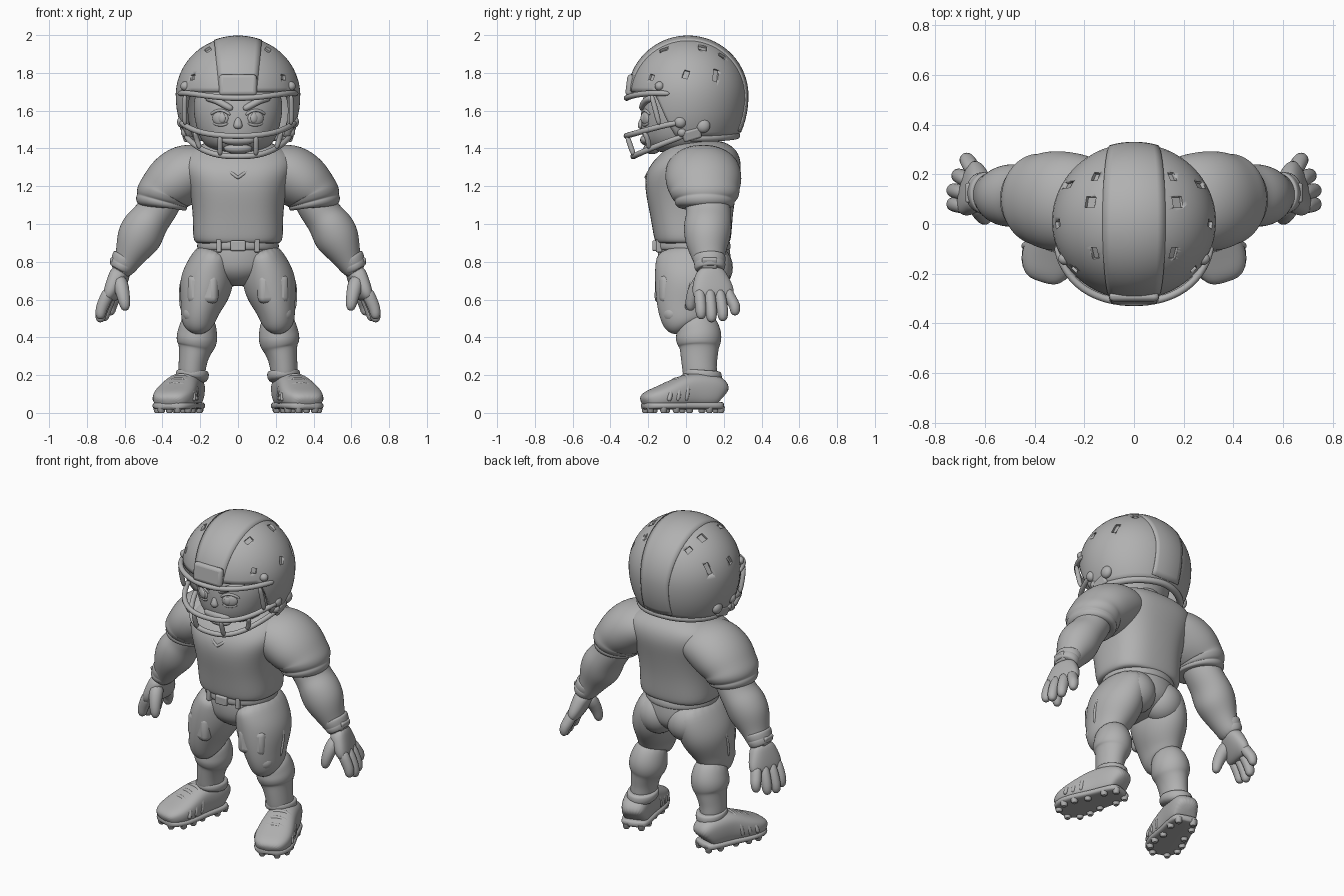
import bpy, bmesh, math
from mathutils import Vector, Matrix, Euler

GREY = bpy.data.materials.new("plain_grey")
GREY.diffuse_color = (0.44, 0.44, 0.44, 1)


def finish(name, bm, mirror=False, subsurf=0, angle=40):
    """Turn a bmesh into a smooth object with optional mirror and subdivision."""
    bmesh.ops.recalc_face_normals(bm, faces=bm.faces)
    me = bpy.data.meshes.new(name)
    bm.to_mesh(me)
    bm.free()
    ob = bpy.data.objects.new(name, me)
    bpy.context.collection.objects.link(ob)
    me.materials.append(GREY)
    bpy.ops.object.select_all(action='DESELECT')
    ob.select_set(True)
    bpy.context.view_layer.objects.active = ob
    if subsurf:
        bpy.ops.object.shade_smooth()
        m = ob.modifiers.new("Smooth", 'SUBSURF')
        m.levels = m.render_levels = subsurf
    else:
        bpy.ops.object.shade_smooth_by_angle(angle=math.radians(angle))
    if mirror:
        ob.modifiers.new("Mirror", 'MIRROR').use_mirror_merge = False
    return ob


def add_loft(bm, secs, ref=(0, 1, 0), sides=16, power=2.0, flat=False):
    """Skin super-elliptical rings (x, y, z, ra, rb); rb lies along ref."""
    pts = [Vector(s[:3]) for s in secs]
    grow = 3 / (2 + math.cos(math.tau / sides))  # makes up for subdivision shrinkage
    rings = []
    for i, s in enumerate(secs):
        t = Vector((0, 0, -1)) if flat else \
            (pts[min(i + 1, len(pts) - 1)] - pts[max(i - 1, 0)]).normalized()
        b = Vector(ref)
        b = (b - t * b.dot(t)).normalized()
        a = b.cross(t)
        ring = []
        for k in range(sides):
            c, d = math.cos(math.tau * k / sides), math.sin(math.tau * k / sides)
            u = math.copysign(abs(c) ** (2 / power), c) * s[3] * grow
            v = math.copysign(abs(d) ** (2 / power), d) * s[4] * grow
            ring.append(bm.verts.new(pts[i] + a * u + b * v))
        rings.append(ring)
    for r, q in zip(rings, rings[1:]):
        for k in range(sides):
            bm.faces.new((r[k], r[(k + 1) % sides], q[(k + 1) % sides], q[k]))
    bm.faces.new(rings[0])
    bm.faces.new(rings[-1])


def loft(name, secs, mirror=True, subsurf=2, **kw):
    bm = bmesh.new()
    add_loft(bm, secs, **kw)
    return finish(name, bm, mirror, subsurf)


def ball(name, loc, size, mirror=True, rot=(0, 0, 0)):
    bm = bmesh.new()
    bmesh.ops.create_uvsphere(bm, u_segments=24, v_segments=14, radius=1)
    ob = finish(name, bm, mirror, 0, 80)
    ob.data.transform(Matrix.LocRotScale(Vector(loc), Euler(rot), Vector(size)))
    return ob


def block(name, loc, size, mirror=True, rot=(0, 0, 0), bevel=0.02):
    bm = bmesh.new()
    bmesh.ops.create_cube(bm, size=1)
    ob = finish(name, bm, mirror, 0)
    ob.data.transform(Matrix.LocRotScale(Vector(loc), Euler(rot), Vector(size)))
    m = ob.modifiers.new("Round", 'BEVEL')
    m.width, m.segments = bevel, 3
    return ob


def bars(name, paths, r=0.015, whole=True, ref=(0, 0, 1)):
    """Round bars; whole ones are continued across the centre line."""
    bm = bmesh.new()
    for p in paths:
        full = p + [(-x, y, z) for x, y, z in reversed(p[:-1])] if whole else p
        add_loft(bm, [(*q, r, r) for q in full], ref=ref, sides=8)
    return finish(name, bm, not whole, 2)


# ---------- helmet: shell with a shaped rim, vents and a raised stripe ----------
CY, CZ, RX = 0.01, 1.68, 0.33


def on_shell(az, el, k=1.0):
    rz = 0.314 if el > 0 else 0.40
    return Vector((RX * k * math.cos(el) * math.sin(az),
                   CY - 0.315 * k * math.cos(el) * math.cos(az), CZ + rz * k * math.sin(el)))


def rim(az):
    d = abs(math.degrees(az))
    s = min(max((d - 52) / 28, 0), 1)
    z = 1.70 - 0.25 * s * s * (3 - 2 * s) + 0.015 * max(0, (d - 120) / 60)
    return math.asin((z - CZ) / (0.314 if z > CZ else 0.40))


bm = bmesh.new()
N, M = 96, 20
rows = []
for j in range(M):
    rows.append([])
    for i in range(N):
        az = math.tau * i / N - math.pi
        e0 = rim(az)
        rows[j].append(bm.verts.new(on_shell(az, e0 + (math.pi / 2 - e0) * j / M)))
top = bm.verts.new((0, CY, CZ + 0.314))
for j in range(M):
    for i in range(N):
        n = (i + 1) % N
        bm.faces.new((rows[j][i], rows[j][n], rows[j + 1][n], rows[j + 1][i]) if j < M - 1
                     else (rows[j][i], rows[j][n], top))
shell = finish("helmet_shell", bm)
m = shell.modifiers.new("Thickness", 'SOLIDIFY')
m.thickness, m.offset = 0.03, -1

bm = bmesh.new()
for az, el, w, h in [(50, 51, .03, .05), (115, 54, .045, .045), (141, 42, .03, .04), (120, 20, .03, .07),
                     (88, 21, .03, .045), (50, 18, .03, .03)]:
    for sgn in (1, -1):
        p = on_shell(math.radians(az * sgn), math.radians(el))
        n = (p - Vector((0, CY, CZ))).normalized()
        r = Vector((0, 1, 0)) if n.z > 0.6 else Vector((0, 0.3, 1))
        b = (r - n * r.dot(n)).normalized()
        a = b.cross(n)
        for v in bmesh.ops.create_cube(bm, size=1)['verts']:
            v.co = p + a * v.co.x * w + b * v.co.y * h + n * v.co.z * 0.03
cutter = finish("vent_cutter", bm)
cutter.hide_render = True
cutter.hide_set(True)
m = shell.modifiers.new("Vents", 'BOOLEAN')
m.operation, m.object = 'DIFFERENCE', cutter

bm = bmesh.new()
grid = []
for j in range(41):
    t = math.radians(5 + 204 * j / 40)
    rz = 0.312 if math.sin(t) > 0 else 0.40
    hw = 0.095 + 0.03 * max(0, math.sin(t))
    grid.append([])
    for i in range(9):
        x = hw * (i / 4 - 1)
        f = math.sqrt(1 - (x / RX) ** 2)
        grid[j].append(bm.verts.new((x, CY - 0.315 * f * math.cos(t), CZ + rz * f * math.sin(t))))
for j in range(40):
    for i in range(8):
        bm.faces.new((grid[j][i], grid[j][i + 1], grid[j + 1][i + 1], grid[j + 1][i]))
stripe = finish("helmet_stripe", bm)
m = stripe.modifiers.new("Thickness", 'SOLIDIFY')
m.thickness, m.offset = 0.012, 0
block("brow_bumper", (0, -0.296, 1.735), (0.2, 0.04, 0.115), False, (-0.12, 0, 0))
# rear rim band and side fasteners
bars("rear_rim", [[(on_shell(math.radians(a), rim(math.radians(a)), .975))[:] for a in range(90, 181, 10)]], .02)
for y, z, r in [(-.03, 1.54, .032), (-.02, 1.485, .026), (.09, 1.52, .038), (-.14, 1.73, .025)]:
    ball("helmet_fastener", (on_shell(math.acos((CY - y) / .32), math.asin((z - CZ) / .4)).x - .012, y, z), (.028, r, r))
block("jaw_flap", (.275, .03, 1.475), (.035, .1, .06), True, (.3, .25, .1), .012)

# face mask
bars("face_mask_bars", [
    [(.315, -.08, 1.69), (.285, -.18, 1.695), (.21, -.265, 1.685), (.1, -.311, 1.67), (0, -.316, 1.665)],
    [(.305, -.02, 1.54), (.28, -.13, 1.52), (.21, -.25, 1.485), (.1, -.312, 1.468), (0, -.317, 1.465)],
    [(.28, 0, 1.47), (.25, -.1, 1.435), (.19, -.21, 1.39), (.1, -.275, 1.36), (0, -.282, 1.357)]])
bars("face_mask_uprights", [[(.095, -.313, 1.47), (.095, -.295, 1.415), (.095, -.275, 1.36)],
                            [(.23, -.225, 1.49), (.22, -.2, 1.45), (.2, -.195, 1.395)],
                            [(.28, -.185, 1.69), (.285, -.16, 1.6), (.28, -.14, 1.52)]],
     0.014, False, (0, 1, 0))

# ---------- head ----------
loft("head", [(0, 0, 1.375, .08, .1), (0, -.03, 1.39, .14, .16), (0, -.035, 1.44, .2, .195), (0, -.03, 1.55, .23, .21),
              (0, -.02, 1.65, .24, .215), (0, 0, 1.76, .2, .2), (0, 0, 1.82, .1, .1)], False, flat=True, sides=24)
loft("neck", [(0, .04, 1.5, .13, .13), (0, .05, 1.42, .125, .125), (0, .06, 1.34, .15, .14)], False)
ball("eye", (.092, -.213, 1.56), (.046, .018, .038), True, (0, 0, .38))
ball("iris", (.085, -.227, 1.56), (.021, .012, .026), True, (0, 0, .38))
bars("eyelid", [[(.038, -.232, 1.575), (.07, -.228, 1.6), (.11, -.214, 1.605), (.148, -.188, 1.578)],
                [(.05, -.23, 1.535), (.09, -.222, 1.518), (.135, -.195, 1.535)]], .008, False)
bars("eyebrow", [[(.025, -.234, 1.605), (.08, -.228, 1.635), (.13, -.206, 1.662), (.17, -.172, 1.665)]], .018, False)
loft("nose", [(0, -.222, 1.57, .014, .012), (0, -.232, 1.54, .018, .018), (0, -.238, 1.52, .026, .022),
              (0, -.23, 1.505, .018, .015)], False)
ball("mouth_guard", (0, -.208, 1.445), (.09, .035, .03), False)
ball("chin", (0, -.18, 1.4), (.075, .045, .03), False)

# ---------- jersey ----------
loft("jersey_body", [(0, .035, .895, .2, .17), (0, .035, .9, .225, .195), (0, .035, .93, .24, .205),
                     (0, .028, 1.06, .235, .218), (0, .025, 1.2, .26, .247), (0, .045, 1.3, .305, .25),
                     (0, .075, 1.375, .295, .205), (0, .075, 1.42, .2, .16), (0, .065, 1.445, .13, .11)],
     False, flat=True, sides=24, power=2.6)
bars("collar", [[(.15, .05, 1.42), (.135, -.06, 1.38), (.1, -.148, 1.33), (.05, -.195, 1.28), (.008, -.21, 1.25),
                 (0, -.21, 1.245)]], .009)
loft("shoulder_sleeve", [(.06, .08, 1.3, .08, .13), (.17, .085, 1.3, .125, .185), (.27, .09, 1.272, .163, .202),
                         (.35, .095, 1.218, .155, .2), (.388, .1, 1.17, .14, .18), (.39, .1, 1.163, .147, .185),
                         (.4, .1, 1.13, .142, .17), (.402, .1, 1.123, .134, .155), (.404, .1, 1.115, .14, .16),
                         (.41, .1, 1.09, .132, .15), (.41, .1, 1.085, .1, .11)], sides=24)

# ---------- arms ----------
loft("arm", [(.37, .11, 1.2, .1, .11), (.415, .115, 1.1, .108, .118), (.452, .12, 1.04, .1, .118),
             (.49, .115, .995, .115, .127), (.525, .112, .925, .122, .122), (.562, .115, .855, .09, .098),
             (.592, .125, .79, .065, .075), (.63, .135, .73, .05, .07)])
loft("wristband", [(.588, .122, .835, .06, .07), (.589, .122, .832, .076, .088), (.605, .125, .795, .07, .084),
                   (.607, .125, .79, .07, .08), (.61, .126, .785, .07, .084), (.622, .128, .757, .064, .078),
                   (.624, .128, .754, .05, .06)])
block("wrist_strap", (.655, .125, .795), (.035, .08, .06), True, (0, .35, 0), .01)
# palm turned so the last fingers sit nearer the body
loft("palm", [(.612, .125, .77, .048, .065), (.632, .132, .72, .05, .09), (.652, .14, .66, .046, .113),
              (.668, .15, .615, .038, .11), (.672, .15, .595, .02, .08)], power=2.5, ref=(-.25, 1, 0))
bm = bmesh.new()
for x0, y0, x1, y1, z1 in [(.675, .07, .725, .08, .495), (.668, .122, .725, .135, .478),
                           (.656, .172, .705, .195, .485), (.642, .212, .672, .26, .515)]:
    xm, ym = (x0 * .45 + x1 * .55), (y0 + y1) / 2
    add_loft(bm, [(x0, y0, .66, .033, .03), (xm, ym, .6, .034, .031), (x1, y1, z1 + .055, .031, .03),
                  (x1 + .004, y1, z1 + .018, .027, .027), (x1 + .004, y1, z1, .012, .012)], sides=10)
add_loft(bm, [(.635, .1, .72, .042, .045), (.615, .05, .66, .04, .04), (.603, .028, .6, .032, .032),
              (.597, .023, .56, .027, .027), (.595, .023, .54, .012, .012)], sides=10)
finish("fingers", bm, True, 1)

# ---------- trousers ----------
loft("hips", [(0, .04, .93, .2, .18), (0, .04, .88, .205, .19), (0, .045, .8, .222, .195), (0, .045, .74, .2, .18),
              (0, .04, .69, .11, .12), (0, .04, .67, .05, .06)], False, flat=True, sides=24)
ball("buttock", (.1, .13, .77), (.125, .118, .125))
loft("thigh", [(.11, .035, .88, .09, .18), (.14, .04, .79, .122, .202), (.164, .03, .7, .143, .198),
               (.182, .005, .62, .13, .172), (.2, -.005, .55, .103, .148), (.21, -.005, .495, .093, .13),
               (.21, .0, .465, .08, .11), (.21, .01, .46, .05, .06)], sides=20)
block("thigh_pad", (.185, -.118, .655), (.165, .07, .15), True, (-.03, 0, .25), .03)
ball("knee_pad", (.207, -.07, .525), (.083, .062, .062))
bars("side_seam", [[(.235, .04, .84), (.27, .04, .77), (.302, .03, .69), (.306, .01, .62), (.298, .0, .54)]],
     .009, False, (0, 1, 0))
loft("belt", [(0, .035, .917, .2, .18), (0, .035, .914, .215, .198), (0, .037, .862, .218, .202),
              (0, .037, .858, .2, .18)], False, flat=True, sides=24)
block("belt_buckle", (0, -.166, .885), (.08, .025, .055), False, bevel=.008)
block("belt_loop", (.1, -.143, .885), (.025, .03, .07), True, (0, 0, .2), .006)

# ---------- lower legs ----------
loft("lower_leg", [(.21, .03, .52, .08, .09), (.213, .06, .45, .1, .115), (.217, .068, .4, .11, .124),
                   (.222, .07, .355, .102, .112), (.224, .07, .348, .092, .103), (.235, .07, .3, .078, .098),
                   (.243, .07, .24, .072, .09), (.248, .08, .16, .07, .09)])

# ---------- boots: upper, sole, straps and studs along a turned-out axis ----------
DX, DY = 0.30, -0.954


def foot(s, z, side=0.0):
    return (.24 + DX * s - DY * side, .19 + DY * s + DX * side, z)


OUTLINE = [(0, .055), (.02, .078), (.1, .088), (.18, .092), (.27, .11), (.35, .112), (.41, .09), (.438, .055)]
HEIGHT = [.12, .175, .19, .19, .15, .115, .092, .06]
loft("boot_upper", [(*foot(s, .022 + h / 2), w, h / 2) for (s, w), h in zip(OUTLINE, HEIGHT)],
     ref=(0, 0, 1), power=2.8, sides=20)
loft("boot_sole", [(*foot(s, .038), w + .002, .02) for s, w in OUTLINE], ref=(0, 0, 1), power=4, sides=16, subsurf=1)
loft("boot_collar", [(.24, .09, .225, .075, .09), (.24, .09, .222, .086, .1), (.243, .085, .19, .09, .108),
                     (.245, .08, .16, .07, .09)])
bars("boot_straps", [[foot(s + .03, .06, -w), foot(s + .02, h * .65, -w), foot(s + .005, h, -w * .7), foot(s, h + .017, 0),
                      foot(s + .005, h, w * .7), foot(s + .02, h * .65, w), foot(s + .03, .06, w)]
                     for s, w, h in [(.2, .095, .185), (.25, .102, .165), (.3, .109, .142)]], .013, False, (.3, -.95, .1))
bm = bmesh.new()
for s, w in [(.02, .045), (.09, .065), (.2, .065), (.28, .085), (.35, .085), (.41, .045)]:
    for e in (-1, 1):
        add_loft(bm, [(*foot(s, .035, e * w), .022, .022), (*foot(s, .006, e * w), .017, .017),
                      (*foot(s, 0, e * w), .012, .012)], sides=10)
finish("boot_studs", bm, True)
